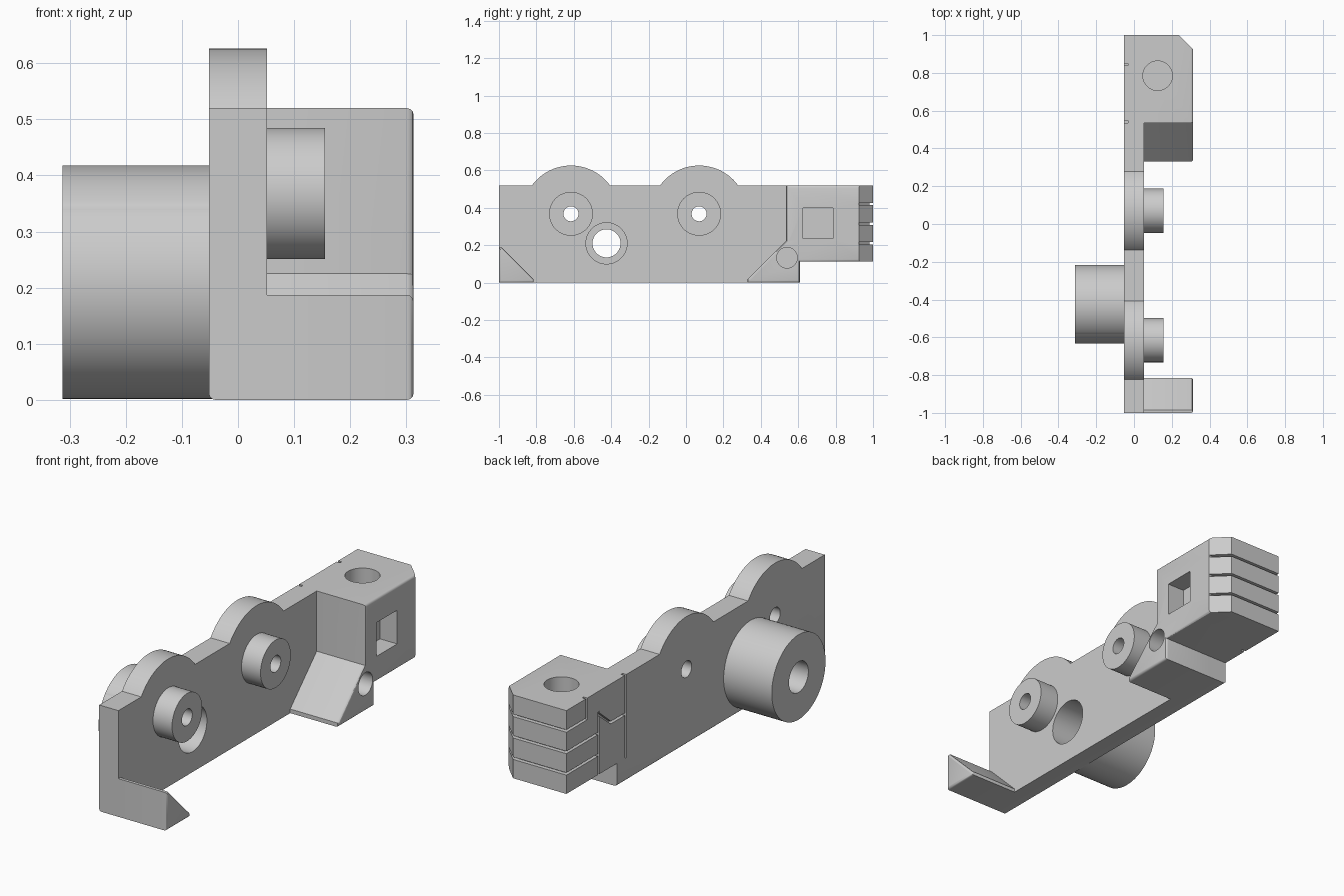
import bpy, bmesh, math

cube = bpy.data.objects.get("Cube")
if cube:
    bpy.data.objects.remove(cube, do_unlink=True)

grey = bpy.data.materials.new("plain grey")
grey.use_nodes = True
GREY = (0.6, 0.6, 0.6, 1)
grey.diffuse_color = GREY
grey.node_tree.nodes["Principled BSDF"].inputs["Base Color"].default_value = GREY

SIDE, PLATE, TOP = 0.313, 0.052, 0.52     # outer side, plate half thickness, plate top


def prism(name, pts, axis, a, b, bevel=None):
    """Extrude a profile along x (points are y, z) or z (points are x, y)."""
    bm = bmesh.new()
    rings = []
    for d in (a, b):
        rings.append([bm.verts.new((d, u, v) if axis == "x" else (u, v, d)) for u, v in pts])
    n = len(pts)
    bm.faces.new(rings[0])
    bm.faces.new(rings[1])
    for i in range(n):
        j = (i + 1) % n
        bm.faces.new((rings[0][i], rings[0][j], rings[1][j], rings[1][i]))
    bmesh.ops.recalc_face_normals(bm, faces=bm.faces)
    if bevel:
        edges = [e for e in bm.edges if bevel((e.verts[0].co + e.verts[1].co) / 2)]
        bmesh.ops.bevel(bm, geom=edges, offset=0.012, segments=3, profile=0.5, affect="EDGES")
    me = bpy.data.meshes.new(name)
    bm.to_mesh(me)
    bm.free()
    me.materials.append(grey)
    ob = bpy.data.objects.new(name, me)
    bpy.context.collection.objects.link(ob)
    return ob


def arc(cu, cv, r, start=0, end=2 * math.pi, n=72):
    return [(cu + r * math.cos(start + (end - start) * i / n),
             cv + r * math.sin(start + (end - start) * i / n)) for i in range(n)]


def rect(u0, u1, v0, v1):
    return [(u0, v0), (u1, v0), (u1, v1), (u0, v1)]


def combine(target, other, operation):
    mod = target.modifiers.new(operation.lower(), "BOOLEAN")
    mod.operation, mod.object, mod.solver = operation, other, "EXACT"
    bpy.context.view_layer.objects.active = target
    bpy.ops.object.modifier_apply(modifier=mod.name)
    bpy.data.objects.remove(other, do_unlink=True)


# Side plate with two round lobes on its top edge
bosses = (0.07, -0.615)
BZ, LOBE = 0.368, 0.258
half = math.asin((TOP - BZ) / LOBE)
outline = [(-1, 0), (0.61, 0), (0.61, 0.2), (0.6, 0.2), (0.6, TOP)]
for y in bosses:
    outline += arc(y, BZ, LOBE, half, math.pi - half, 40)
    outline.append((y - LOBE * math.cos(half), TOP))
outline.append((-1, TOP))
body = prism("bracket_body", outline, "x", -PLATE, PLATE,
             lambda m: m.z < 0.001 and m.x < 0)

# Front foot, end block and the sloped web below it
foot = prism("front_foot", [(-1, 0), (-0.815, 0), (-0.815, 0.017), (-0.985, 0.187), (-1, 0.187)],
             "x", 0, SIDE, lambda m: m.x > 0.31)
block = prism("end_block", [(-PLATE, 0.535), (SIDE, 0.535), (SIDE, 0.925), (0.237, 1), (-PLATE, 1)],
              "z", 0.112, TOP, lambda m: m.x > 0.31 and (m.z < 0.12 or m.z > 0.5 or m.y < 0.54))
web = prism("sloped_web", [(0.33, 0), (0.61, 0), (0.61, 0.225), (0.535, 0.225), (0.33, 0.02)],
            "x", 0, SIDE, lambda m: m.x > 0.31 and m.z < 0.13)

# Round bosses and the large sleeve
parts = [foot, block, web]
parts += [prism("small_boss", arc(y, BZ, 0.117), "x", 0, 0.155) for y in bosses]
parts.append(prism("large_sleeve", arc(-0.425, 0.21, 0.208), "x", -SIDE, 0))
for p in parts:
    combine(body, p, "UNION")

# Holes and pockets
cuts = [prism("boss_bore", arc(y, BZ, 0.04), "x", -0.4, 0.4) for y in bosses]
cuts += [
    prism("sleeve_bore", arc(-0.425, 0.21, 0.075), "x", -0.4, 0.4),
    prism("sleeve_counterbore", arc(-0.425, 0.21, 0.11), "x", -0.2, 0.4),
    prism("web_hole", arc(0.54, 0.133, 0.055), "x", 0.1, 0.4),
    prism("square_pocket", rect(0.625, 0.785, 0.235, 0.4), "x", 0.22, 0.4),
    prism("top_hole", arc(0.125, 0.785, 0.078), "z", 0.25, 0.6),
]

# Finger grooves wrapping the back end, then seam lines on the inner side
IN = -0.032
for z, end in ((0.42, 0.84), (0.315, 0.75), (0.21, 0.75)):
    wrap = [(0.34, 0.925), (0.34, 1.03), (-0.08, 1.03), (-0.08, end),
            (IN, end), (IN, 0.98), (0.227, 0.98), (0.285, 0.925)]
    cuts.append(prism("finger_groove", wrap, "z", z - 0.006, z + 0.006))
seams = [
    rect(0.838, 0.85, 0.414, 0.6),
    rect(0.745, 0.757, 0.1, 0.42),
    rect(0.536, 0.548, 0.113, 0.6),
    rect(0.54, 0.66, 0.324, 0.336),
    [(0.757, 0.405), (0.757, 0.422), (0.655, 0.336), (0.655, 0.322)],
]
cuts += [prism("seam_groove", s, "x", -0.1, IN) for s in seams]
for c in cuts:
    combine(body, c, "DIFFERENCE")

bpy.ops.object.select_all(action="DESELECT")
body.select_set(True)
bpy.context.view_layer.objects.active = body
bpy.ops.object.shade_smooth_by_angle(angle=math.radians(30))
